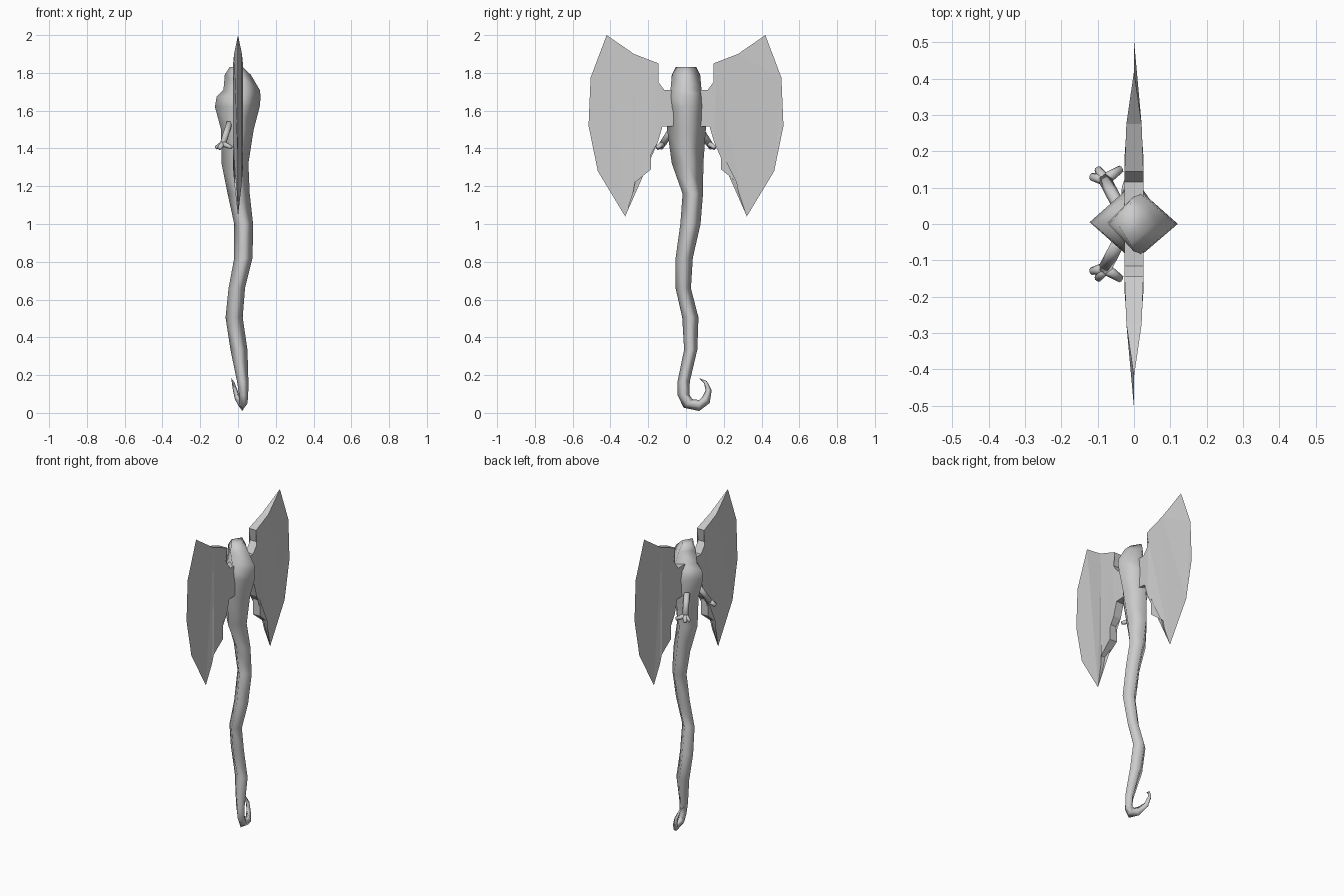
import bpy, bmesh
from math import sin, cos, radians, pi
from mathutils import Vector

cube = bpy.data.objects.get("Cube")
if cube:
    bpy.data.objects.remove(cube, do_unlink=True)

steel = bpy.data.materials.new("plain grey")
steel.use_nodes = True
GREY = (0.6, 0.6, 0.6, 1)
steel.diffuse_color = GREY
steel.node_tree.nodes["Principled BSDF"].inputs["Base Color"].default_value = GREY


def finish(name, bm, smooth):
    bmesh.ops.recalc_face_normals(bm, faces=bm.faces)
    for f in bm.faces:
        f.smooth = smooth
    me = bpy.data.meshes.new(name)
    bm.to_mesh(me)
    bm.free()
    me.materials.append(steel)
    ob = bpy.data.objects.new(name, me)
    bpy.context.collection.objects.link(ob)
    return ob


def loft(bm, rings):
    """Skin a list of point rings and close both ends."""
    loops = [[bm.verts.new(p) for p in r] for r in rings]
    n = len(loops[0])
    for a, b in zip(loops, loops[1:]):
        for i in range(n):
            j = (i + 1) % n
            bm.faces.new((a[i], a[j], b[j], b[i]))
    bm.faces.new(loops[0])
    bm.faces.new(loops[-1])


def diamond(c, rx, ry, tilt=0):
    c, t = Vector(c), radians(tilt)
    u, v = Vector((rx, 0, 0)), Vector((0, ry * cos(t), ry * sin(t)))
    return [c + u, c + v, c - u, c - v]


# Handle and head: four-sided sections as height, x extent, y extent
sections = [
    (1.83, -.045, .025, -.055, .055), (1.79, -.07, .068, -.075, .075),
    (1.71, -.077, .115, -.082, .082), (1.675, -.113, .12, -.1, .1),
    (1.62, -.122, .115, -.1, .11), (1.5, -.09, .083, -.1, .105),
    (1.32, -.087, .055, -.075, .092), (1.16, -.055, .062, -.018, .09),
    (1.0, -.02, .08, -.03, .077), (.82, -.02, .077, -.055, .036),
    (.66, -.05, .037, -.055, .026), (.505, -.066, .025, -.02, .066),
    (.335, -.04, .05, -.01, .06), (.165, -.005, .055, -.045, .02),
]
rings = [diamond(((a + b) / 2, (c + d) / 2, z), (b - a) / 2, (d - c) / 2)
         for z, a, b, c, d in sections]
# Curled tail of the handle: centre, radii, tilt
tail = [
    ((.03, -.013, .095), .024, .032, 0), ((.028, .01, .05), .022, .032, 45),
    ((.022, .07, .039), .02, .029, 90), ((0, .107, .07), .016, .026, 135),
    ((-.015, .12, .12), .012, .016, 180), ((-.026, .103, .162), .007, .01, 225),
    ((-.035, .072, .182), .001, .001, 250),
]
rings += [diamond(*t) for t in tail]
bm = bmesh.new()
loft(bm, rings)
finish("handle", bm, True)

# Blades: outline as y, z, half thickness, sharp along the cutting edge
T = .026
outline = [
    (.03, 1.71, T), (.115, 1.71, T), (.16, 1.77, T), (.145, 1.85, T),
    (.275, 1.9, .021), (.42, 2.0, 0), (.505, 1.775, 0), (.516, 1.52, 0),
    (.467, 1.28, 0), (.322, 1.04, 0), (.28, 1.165, .014), (.27, 1.22, .02),
    (.185, 1.29, T), (.185, 1.39, T), (.15, 1.43, T), (.125, 1.515, T),
    (.03, 1.52, T),
]
for side, s in (("left", 1), ("right", -1)):
    bm = bmesh.new()
    front = [bm.verts.new((h, s * y, z)) for y, z, h in outline]
    back = [bm.verts.new((-h, s * y, z)) if h else front[i]
            for i, (y, z, h) in enumerate(outline)]
    faces = [bm.faces.new(front), bm.faces.new(back)]
    for i in range(len(front)):
        j = (i + 1) % len(front)
        wall = list(dict.fromkeys((front[i], front[j], back[j], back[i])))
        if len(wall) > 2:
            bm.faces.new(wall)
    bmesh.ops.triangulate(bm, faces=faces)
    finish(side + "_blade", bm, False)


def tube(bm, p, q, r0, r1, sides=6):
    p, q = Vector(p), Vector(q)
    rot = (q - p).to_track_quat('Z', 'Y')
    loft(bm, [[c + rot @ Vector((r * cos(2 * pi * i / sides), r * sin(2 * pi * i / sides), 0))
               for i in range(sides)] for c, r in ((p, r0), (q, r1))])


# Small clawed arms below the head
for side, s in (("left", 1), ("right", -1)):
    bm = bmesh.new()
    wrist = (-.08, s * .122, 1.425)
    tube(bm, (-.045, s * .055, 1.535), wrist, .018, .018)
    for x, y, z in ((-.118, .13, 1.403), (-.1, .152, 1.4), (-.035, .152, 1.405)):
        tube(bm, wrist, (x, s * y, z), .017, .01)
    finish(side + "_claw", bm, True)
